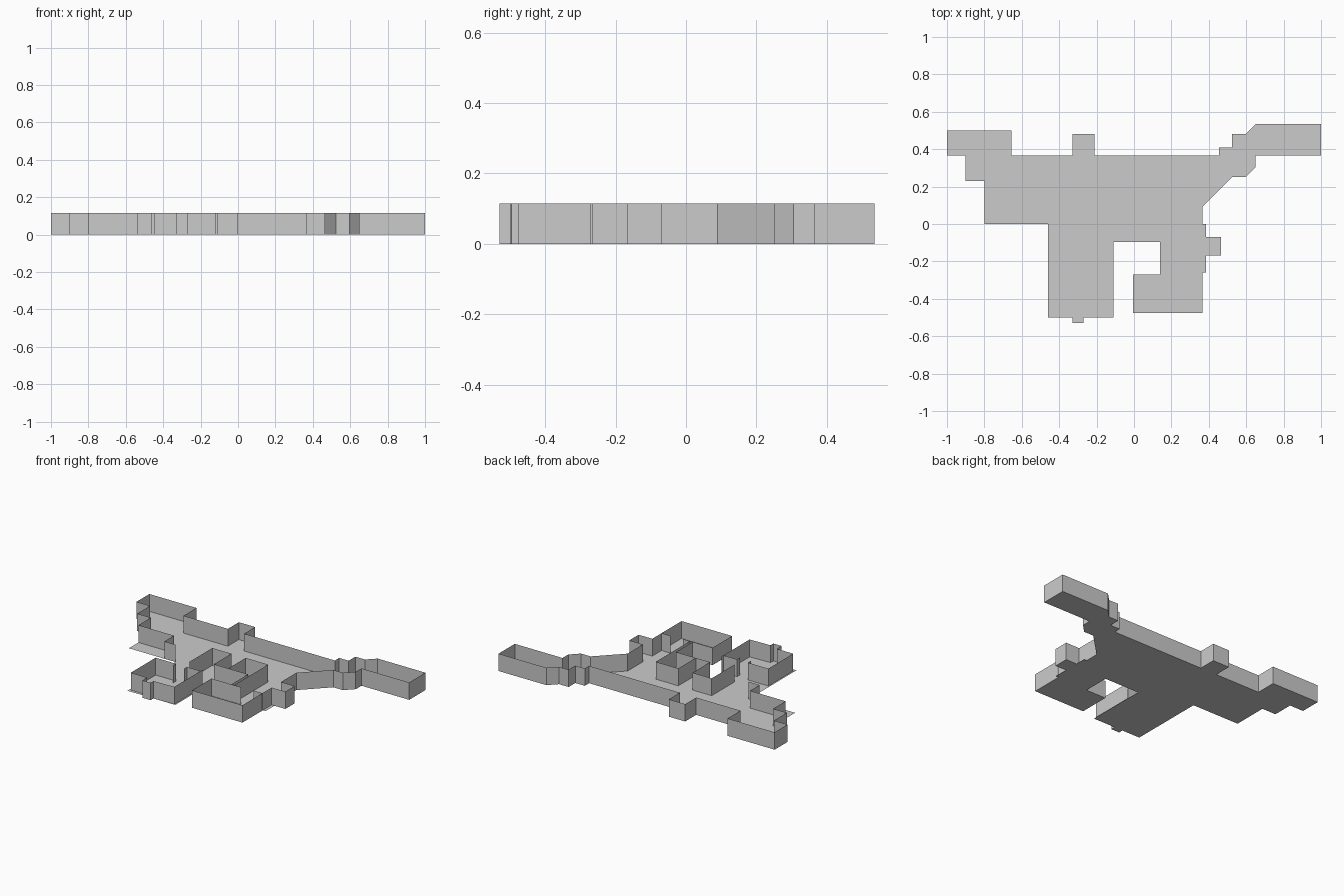
import bpy, bmesh

if "Cube" in bpy.data.objects:
    bpy.data.objects.remove(bpy.data.objects["Cube"])

H = 0.115  # wall height


def make_object(name, bm):
    mesh = bpy.data.meshes.new(name)
    bm.to_mesh(mesh)
    bm.free()
    obj = bpy.data.objects.new(name, mesh)
    bpy.context.collection.objects.link(obj)
    return obj


def slab(name, outline):
    """Flat sheet on the ground."""
    bm = bmesh.new()
    face = bm.faces.new([bm.verts.new((x, y, 0)) for x, y in outline])
    face.normal_update()
    if face.normal.z < 0:
        face.normal_flip()
    bmesh.ops.triangulate(bm, faces=bm.faces[:])
    return make_object(name, bm)


def wall(name, path):
    """Paper-thin upright wall following a path."""
    bm = bmesh.new()
    low = [bm.verts.new((x, y, 0)) for x, y in path]
    high = [bm.verts.new((x, y, H)) for x, y in path]
    for i in range(len(path) - 1):
        bm.faces.new((low[i], low[i + 1], high[i + 1], high[i]))
    return make_object(name, bm)


# Shared perimeter runs
north = [(-.8, .23), (-.9, .23), (-.9, .365), (-1, .365), (-1, .5), (-.655, .5),
         (-.655, .365), (-.33, .365), (-.33, .48), (-.21, .48), (-.21, .365),
         (.455, .365), (.455, .41), (.525, .41), (.525, .48), (.595, .48),
         (.65, .535), (1, .535), (1, .365), (.65, .365), (.65, .305),
         (.595, .25), (.525, .25), (.365, .09)]
bay = [(.465, -.07), (.465, -.168)]
south_room = [(.365, -.475), (-.005, -.475), (-.005, -.27), (.14, -.27)]
porch = [(-.27, -.5), (-.27, -.53), (-.33, -.53), (-.33, -.5)]

# Floor sheet
slab("floor", north + [(.365, 0), (.385, 0), (.385, -.07)] + bay
     + [(.385, -.168), (.385, -.26), (.365, -.26)] + south_room
     + [(.14, -.095), (-.11, -.095), (-.11, -.5)] + porch
     + [(-.46, -.5), (-.46, 0), (-.8, 0)])

# Outer walls
wall("north_perimeter_wall", [(-.46, 0), (-.54, 0), (-.54, .1), (-.8, .1)] + north
     + [(.365, -.07)] + bay + [(.385, -.168)])
wall("south_room_wall", [(.365, -.27)] + south_room + [(.21, -.27)])
wall("side_wall", [(.385, -.168), (.365, -.168), (.365, -.265), (.3, -.265)])

# West room with its porch
wall("west_room_wall", [(-.12, -.2), (-.12, -.495)] + porch[:1] + porch[1:]
     + [(-.33, -.48), (-.45, -.48), (-.45, -.22), (-.3, -.22), (-.3, -.25)])
wall("west_room_back_wall", [(-.22, -.25), (-.22, -.22), (-.12, -.22)])

# Inner walls around the courtyard
wall("core_wall", [(-.25, -.15), (-.25, .088), (-.11, .088), (-.11, -.095),
                   (-.005, -.095), (-.005, .088), (.16, .088), (.16, -.27)])
wall("courtyard_wall", [(-.005, -.095), (.14, -.095), (.14, -.27)])
